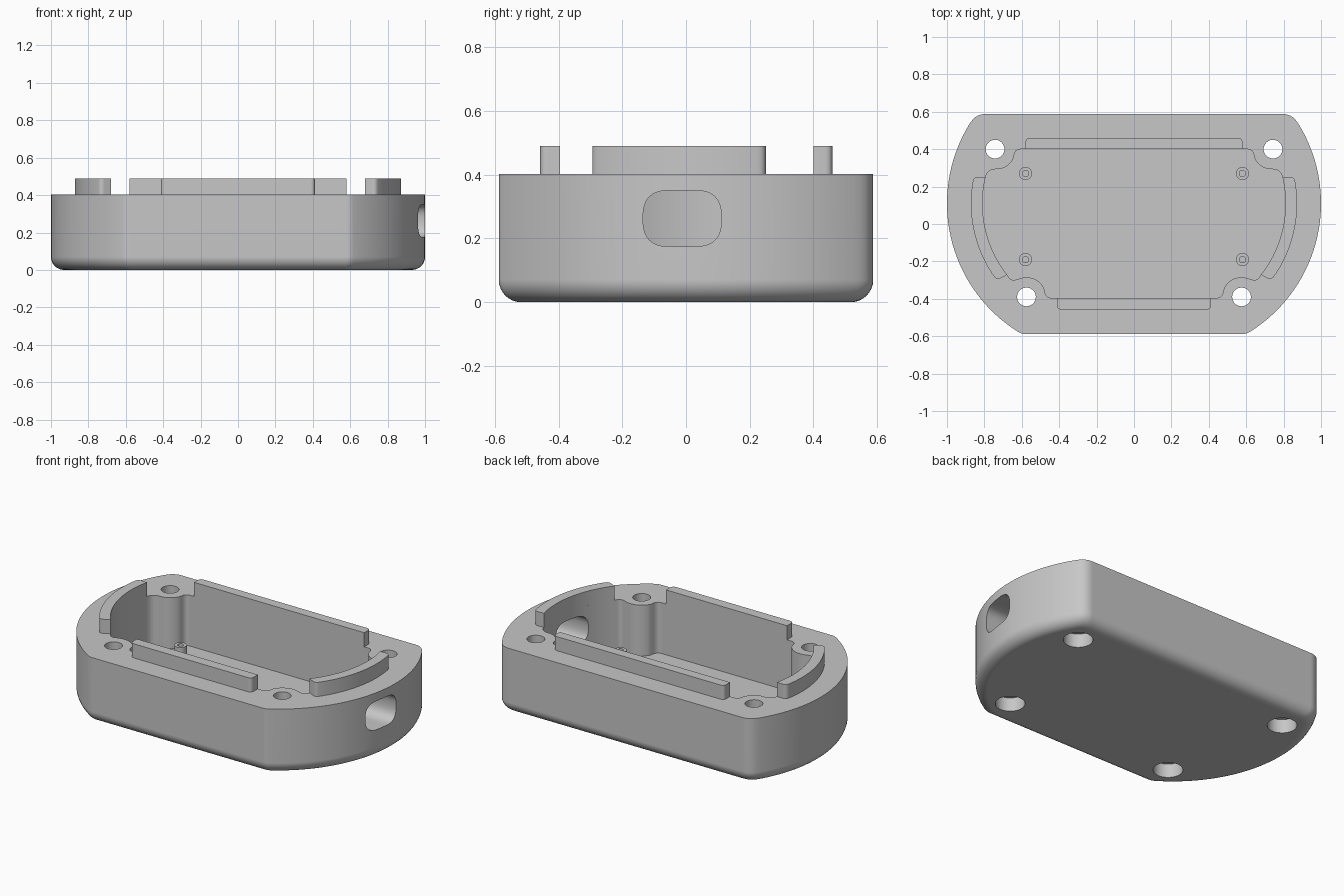
import bpy, bmesh
from math import radians, degrees, sin, cos, asin, pi
from mathutils import Vector, Matrix

if "Cube" in bpy.data.objects:
    bpy.data.objects.remove(bpy.data.objects["Cube"], do_unlink=True)

grey = bpy.data.materials.new("plain_grey")
grey.use_nodes = True
tone = (0.57, 0.57, 0.57, 1)
grey.diffuse_color = tone
grey.node_tree.nodes["Principled BSDF"].inputs["Base Color"].default_value = tone

TOP, LIP_TOP, FLOOR = 0.403, 0.49, 0.09
CENTRE, R = (0.19, 0.11), 0.81       # centre and radius of the curved ends
HALF_Y = 0.588
WALL = 0.19
BOLTS = [(0.743, 0.4), (0.575, -0.39)]
POSTS = [(0.58, 0.27), (0.58, -0.19)]


def arc(c, r, a0, a1, n):
    """Points on a circular arc, angles in degrees."""
    return [(c[0] + r * cos(radians(a0 + (a1 - a0) * i / n)),
             c[1] + r * sin(radians(a0 + (a1 - a0) * i / n))) for i in range(n + 1)]


def rounded(points, steps=6):
    """Replace each (x, y, trim) corner with a smooth curve; keep (x, y) points."""
    out = []
    for i, p in enumerate(points):
        here = Vector(p[:2])
        if len(p) == 2:
            out.append(here)
            continue
        before = Vector(points[i - 1][:2])
        after = Vector(points[(i + 1) % len(points)][:2])
        a = here + (before - here).normalized() * p[2]
        b = here + (after - here).normalized() * p[2]
        for k in range(steps + 1):
            t = k / steps
            out.append(a * (1 - t) ** 2 + here * 2 * t * (1 - t) + b * t * t)
    return out


def mirrored(half):
    return half + [(-p[0], *p[1:]) for p in reversed(half)]


def loft(name, rings):
    """Solid through a list of (outline, z) rings."""
    bm = bmesh.new()
    loops = [[bm.verts.new((x, y, z)) for x, y in pts] for pts, z in rings]
    n = len(loops[0])
    for low, high in zip(loops, loops[1:]):
        for i in range(n):
            j = (i + 1) % n
            bm.faces.new((low[i], low[j], high[j], high[i]))
    bm.faces.new(list(reversed(loops[0])))
    bm.faces.new(loops[-1])
    bmesh.ops.recalc_face_normals(bm, faces=bm.faces)
    if bm.calc_volume(signed=True) < 0:
        bmesh.ops.reverse_faces(bm, faces=bm.faces)
    mesh = bpy.data.meshes.new(name)
    bm.to_mesh(mesh)
    bm.free()
    mesh.materials.append(grey)
    ob = bpy.data.objects.new(name, mesh)
    bpy.context.collection.objects.link(ob)
    return ob


def prism(name, pts, z0, z1):
    return loft(name, [(pts, z0), (pts, z1)])


def cylinder(name, c, r, z0, z1, n=40):
    return prism(name, arc(c, r, 0, 360 - 360 / n, n - 1), z0, z1)


def activate(ob):
    bpy.ops.object.select_all(action="DESELECT")
    ob.select_set(True)
    bpy.context.view_layer.objects.active = ob


def cut(ob, cutter):
    mod = ob.modifiers.new("cut", "BOOLEAN")
    mod.operation = "DIFFERENCE"
    mod.solver = "EXACT"
    mod.object = cutter
    activate(ob)
    bpy.ops.object.modifier_apply(modifier=mod.name)
    bpy.data.objects.remove(cutter, do_unlink=True)


def finish(ob):
    activate(ob)
    bpy.ops.object.shade_smooth_by_angle(angle=radians(30))
    mod = ob.modifiers.new("even_shading", "WEIGHTED_NORMAL")
    mod.keep_sharp = True


def outline(inset):
    """Outer shape: flat front and back, curved ends, softened corners."""
    r, h = R - inset, HALF_Y - inset
    back = degrees(asin((h - CENTRE[1]) / r))
    front = degrees(asin((-h - CENTRE[1]) / r))
    corners = arc(CENTRE, r, back, front, 1)
    half = [(*corners[0], 0.05)]
    half += arc(CENTRE, r, back - 5, front + 3, 36)
    half += [(*corners[1], 0.02)]
    return rounded(mirrored(half))


# Outer shell with a rounded bottom edge
fillet = 0.07
rings = [(outline(fillet * (1 - sin(a))), fillet * (1 - cos(a)))
         for a in [pi / 2 * i / 8 for i in range(9)]]
case = loft("case_body", rings + [(outline(0), TOP)])

# Inner pocket, bulging around the bolt bosses
inner = R - WALL
half = [(0.635, 0.4, 0.03)]
half += arc(BOLTS[0], 0.11, 205, 255, 8)
half += [(0.785, 0.292, 0.045)]
half += arc(CENTRE, inner, 11, -38, 24)
half += [(0.655, -0.305, 0.025)]
half += arc(BOLTS[1], 0.105, 70, 152, 10)
half += [(0.47, -0.395, 0.03)]
cut(case, prism("pocket_cutter", rounded(mirrored(half)), FLOOR, 0.6))

# Bolt holes with wider recesses underneath
for bx, by in BOLTS:
    for side in (-1, 1):
        spot = (side * bx, by)
        cut(case, cylinder("recess_cutter", spot, 0.083, -0.1, 0.085))
        cut(case, cylinder("bolt_cutter", spot, 0.05, 0.05, 0.6))

# Rounded port through the left end wall
py, pz, hy, hz = -0.012, 0.263, 0.123, 0.088
port = prism("port_cutter", rounded([(py + sy * hy, pz + sz * hz, 0.08)
             for sy, sz in ((-1, -1), (1, -1), (1, 1), (-1, 1))], 8), 0.6, 1.2)
port.data.transform(Matrix(((0, 0, 1, 0), (1, 0, 0, 0), (0, 1, 0, 0), (0, 0, 0, 1))))
cut(case, port)
finish(case)

# Straight locating lips along the back and front
for name, x, y0, y1 in (("back_lip", 0.58, 0.4, 0.46), ("front_lip", 0.412, -0.395, -0.458)):
    finish(prism(name, rounded(mirrored([(x, y1, 0.025), (x, y0)])), TOP, LIP_TOP))

# Curved locating lips along both ends
for name, side in (("left_lip", 1), ("right_lip", -1)):
    outer_r = inner + 0.062
    pts = arc(CENTRE, inner, 13, -38, 24)
    pts += [(*arc(CENTRE, outer_r, -37, 0, 1)[0], 0.025)]
    pts += arc(CENTRE, outer_r, -33, 9, 22)
    pts += [(*arc(CENTRE, outer_r, 12, 0, 1)[0], 0.025)]
    finish(prism(name, [(side * x, y) for x, y in rounded(pts)], TOP, LIP_TOP))

# Small hollow posts on the floor
for row, (x, y) in zip(("back", "front"), POSTS):
    for name, side in (("left", 1), ("right", -1)):
        post = cylinder(f"{row}_{name}_post", (side * x, y), 0.035, FLOOR, 0.154, 24)
        cut(post, cylinder("post_cutter", (side * x, y), 0.017, FLOOR + 0.005, 0.3, 24))
        finish(post)
